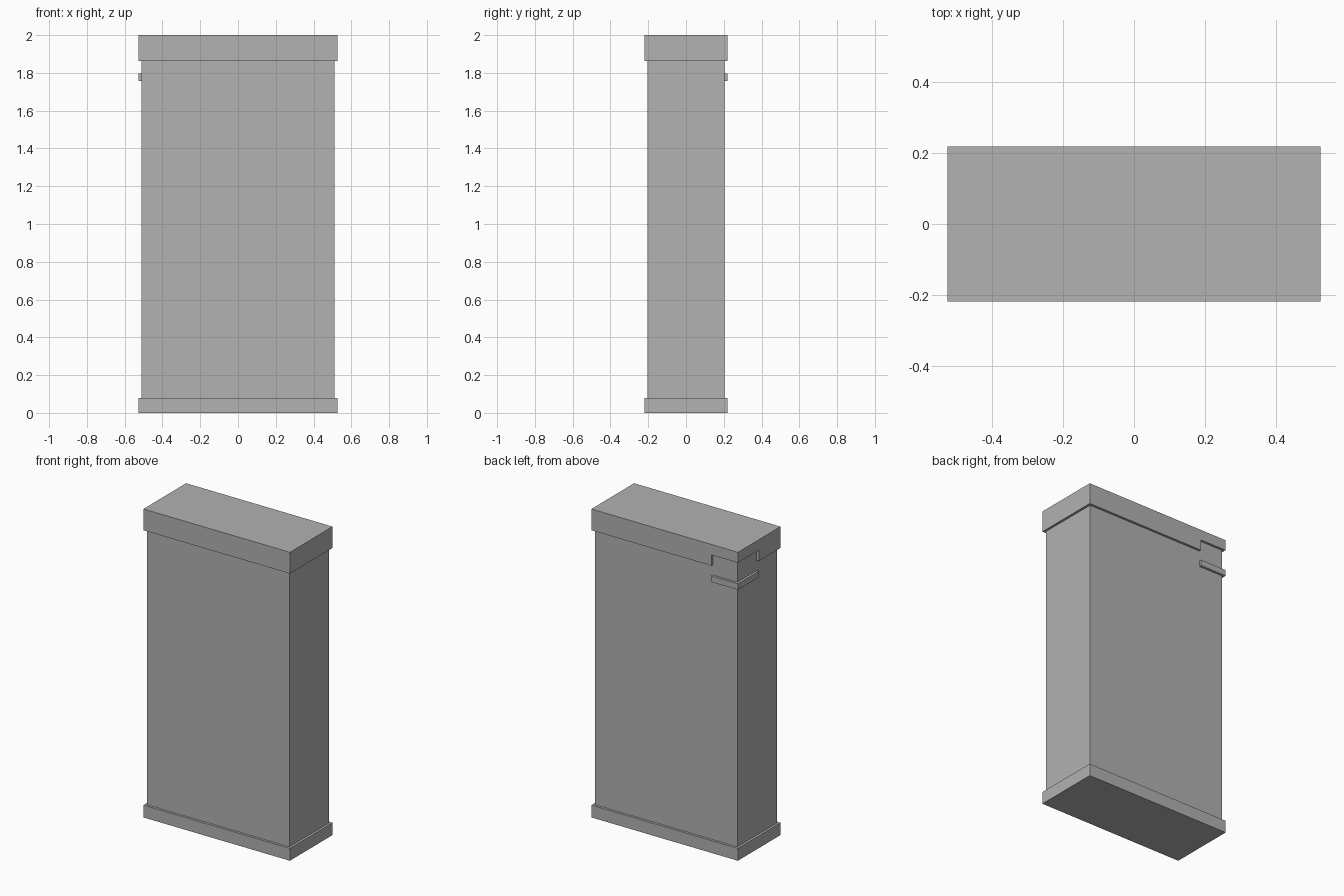
import bpy

cube = bpy.data.objects.get("Cube")
if cube:
    bpy.data.objects.remove(cube, do_unlink=True)

grey = bpy.data.materials.new("plain grey")
grey.use_nodes = True
colour = (0.445, 0.445, 0.445, 1)
grey.diffuse_color = colour
grey.node_tree.nodes["Principled BSDF"].inputs["Base Color"].default_value = colour


def box(name, low, high):
    """Axis-aligned box between two opposite corners."""
    centre = [(a + b) / 2 for a, b in zip(low, high)]
    bpy.ops.mesh.primitive_cube_add(size=1, location=centre)
    obj = bpy.context.object
    obj.name = name
    obj.scale = [b - a for a, b in zip(low, high)]
    bpy.ops.object.transform_apply(location=False, rotation=False, scale=True)
    obj.data.materials.append(grey)
    return obj


HALF_X, HALF_Y = 0.5255, 0.2185   # outer size of cap and base
LIP = 0.0155                      # overhang past the body
NOTCH_X, NOTCH_Y = -0.335, 0.004  # inner ends of the corner notch

# Main body, running up inside the cap and down inside the base
box("body", (LIP - HALF_X, LIP - HALF_Y, 0.04), (HALF_X - LIP, HALF_Y - LIP, 1.96))

# Base plinth and top cap
box("base", (-HALF_X, -HALF_Y, 0), (HALF_X, HALF_Y, 0.08))
cap = box("cap", (-HALF_X, -HALF_Y, 1.862), (HALF_X, HALF_Y, 2))

# Notch cut from the lower half of the cap at the back corner
cutter = box("notch_cutter", (-0.7, NOTCH_Y, 1.8), (NOTCH_X, 0.4, 1.932))
cutter.hide_render = True
cut = cap.modifiers.new("corner_notch", "BOOLEAN")
cut.operation = "DIFFERENCE"
cut.solver = "EXACT"
cut.object = cutter
bpy.context.view_layer.objects.active = cap
bpy.ops.object.modifier_apply(modifier=cut.name)
bpy.data.objects.remove(cutter, do_unlink=True)

# Thin ledge wrapping the same corner below the notch
box("corner_ledge", (-HALF_X, NOTCH_Y, 1.757), (NOTCH_X, HALF_Y, 1.796))
